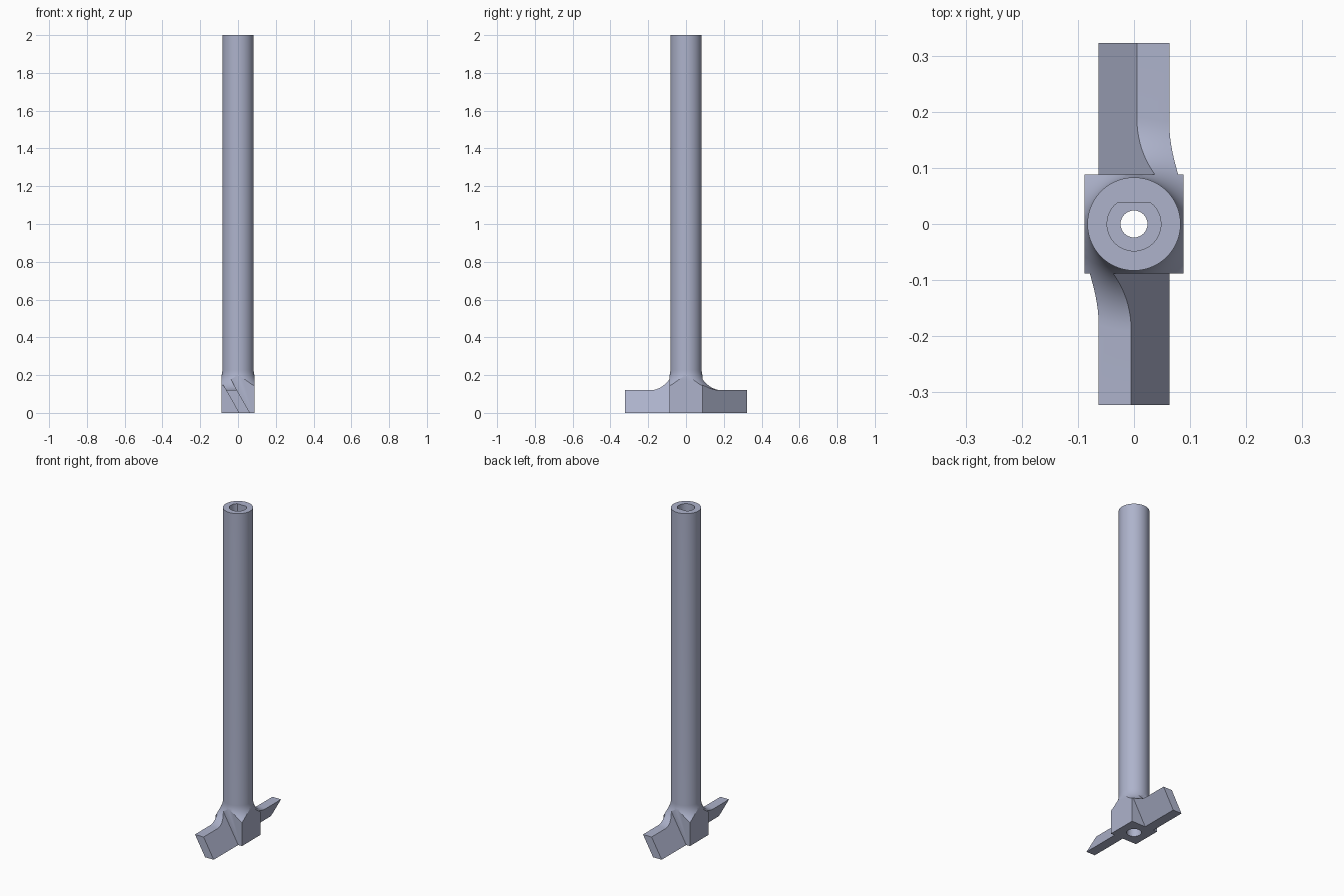
import bpy, bmesh, math

if "Cube" in bpy.data.objects:
    bpy.data.objects.remove(bpy.data.objects["Cube"])

steel = bpy.data.materials.new("blue_grey_steel")
steel.diffuse_color = (0.42, 0.45, 0.60, 1)
steel.use_nodes = True
steel.node_tree.nodes["Principled BSDF"].inputs["Base Color"].default_value = steel.diffuse_color


def add_object(name, bm):
    bmesh.ops.recalc_face_normals(bm, faces=bm.faces)
    me = bpy.data.meshes.new(name)
    bm.to_mesh(me)
    bm.free()
    ob = bpy.data.objects.new(name, me)
    bpy.context.collection.objects.link(ob)
    me.materials.append(steel)
    return ob


def prism(name, bottom, top):
    """Solid between two matching outlines."""
    bm = bmesh.new()
    a = [bm.verts.new(p) for p in bottom]
    b = [bm.verts.new(p) for p in top]
    bm.faces.new(a)
    bm.faces.new(b)
    n = len(a)
    for i in range(n):
        bm.faces.new((a[i], a[(i + 1) % n], b[(i + 1) % n], b[i]))
    return add_object(name, bm)


def extrude_z(name, outline, z0, z1):
    return prism(name, [(x, y, z0) for x, y in outline], [(x, y, z1) for x, y in outline])


def revolve(name, profile, steps=96):
    """Solid of revolution about z; both profile ends lie on the axis."""
    bm = bmesh.new()
    vs = [bm.verts.new((r, 0, z)) for r, z in profile]
    es = [bm.edges.new(p) for p in zip(vs, vs[1:])]
    bmesh.ops.spin(bm, geom=vs + es, cent=(0, 0, 0), axis=(0, 0, 1),
                   angle=math.tau, steps=steps, use_merge=True)
    bmesh.ops.remove_doubles(bm, verts=bm.verts, dist=1e-5)
    return add_object(name, bm)


def circle(r, n=48, a0=0.0, a1=math.tau):
    return [(r * math.cos(a0 + (a1 - a0) * i / n), r * math.sin(a0 + (a1 - a0) * i / n))
            for i in range(n)]


def boolean(target, cutter, op):
    m = target.modifiers.new(op.lower(), 'BOOLEAN')
    m.object, m.operation, m.solver = cutter, op, 'EXACT'
    bpy.context.view_layer.objects.active = target
    bpy.ops.object.modifier_apply(modifier=m.name)
    bpy.data.objects.remove(cutter)


R, HUB, FIL, TOP = 0.083, 0.088, 0.107, 0.12   # shaft, hub half width, fillet, blade height

# Square stock for hub and shaft
tool = extrude_z("spade_bit", [(-HUB, -HUB), (HUB, -HUB), (HUB, HUB), (-HUB, HUB)], -0.05, 2.1)

# Two slanted blades, half a turn apart
lean = 0.068 / 0.12
for s in (1, -1):
    def section(z):
        return [(s * (x - lean * z), s * y, z)
                for x, y in ((0.005, -0.323), (0.063, -0.323), (0.063, -0.08), (0.005, -0.08))]
    boolean(tool, prism("blade", section(-0.03), section(0.3)), 'UNION')

# Turned envelope: flat blade tops, fillet flare and round shaft
arc = [(R + FIL - FIL * math.sin(t), TOP + FIL - FIL * math.cos(t))
       for t in (math.pi / 2 * i / 14 for i in range(15))]
envelope = revolve("envelope", [(0, 0), (0.4, 0), (0.4, TOP)] + arc + [(R, 2), (0, 2)])
boolean(tool, envelope, 'INTERSECT')

# Through bore, wider bottom hole, and D-shaped socket at the top
boolean(tool, extrude_z("bore", circle(0.024), -0.1, 2.2), 'DIFFERENCE')
boolean(tool, extrude_z("bottom_hole", circle(0.04), -0.1, 0.1), 'DIFFERENCE')
flat = math.asin(0.037 / 0.048)
socket = circle(0.048, 40, math.pi - flat, math.tau + flat)
socket.append((0.048 * math.cos(flat), 0.037))
boolean(tool, extrude_z("socket", socket, 1.7, 2.2), 'DIFFERENCE')

# Smooth shading with crisp edges
bpy.ops.object.select_all(action='DESELECT')
tool.select_set(True)
bpy.context.view_layer.objects.active = tool
bpy.ops.object.shade_smooth_by_angle(angle=math.radians(25))
